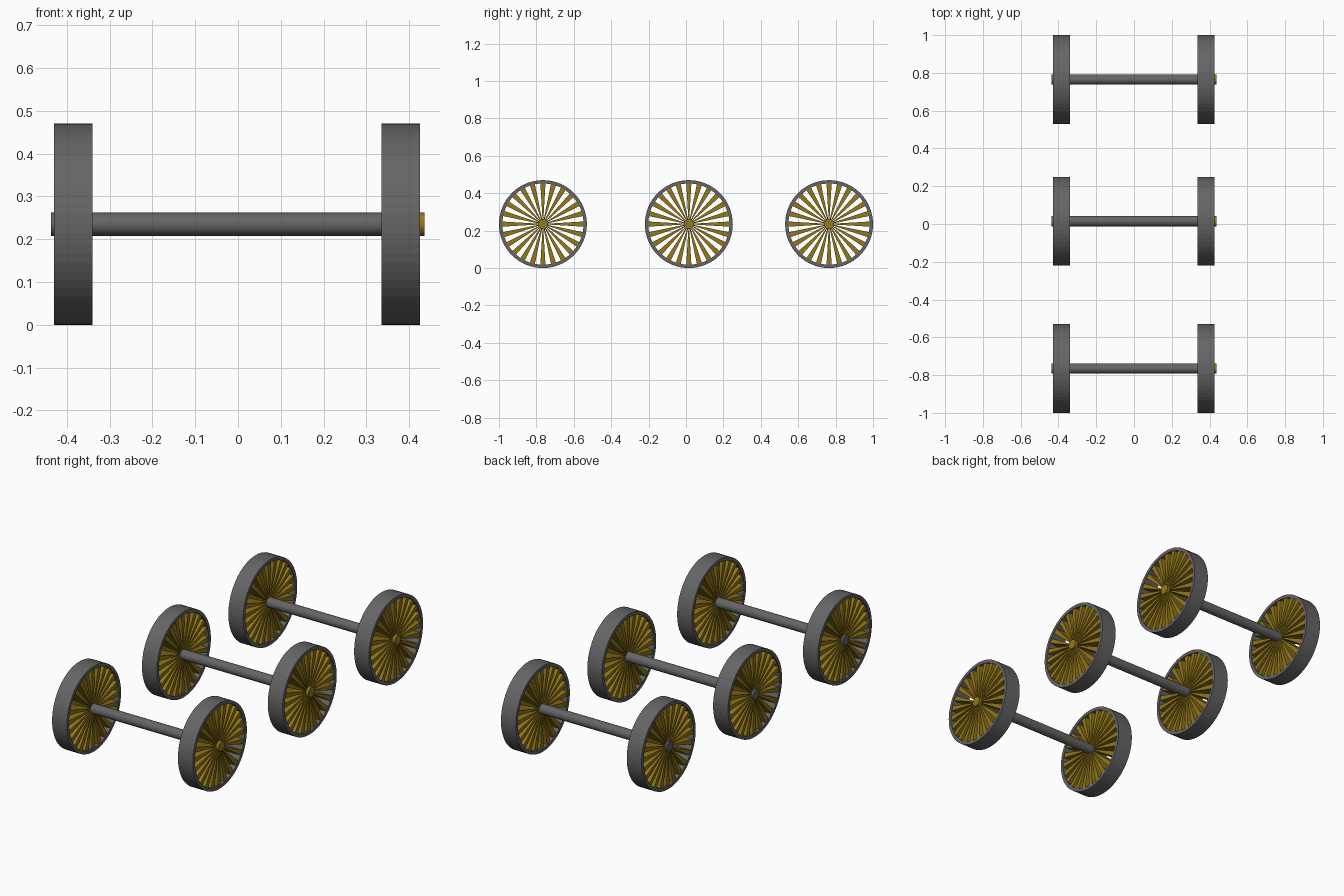
import bpy, bmesh
from math import cos, sin, pi

if "Cube" in bpy.data.objects:
    bpy.data.objects.remove(bpy.data.objects["Cube"])

RIM_R, RIM_IN, AXLE_R, Z = 0.235, 0.217, 0.027, 0.235
SPOKES, SIDES = 24, 64
gold = bpy.data.materials.new("brass")
gold.diffuse_color = (0.30, 0.19, 0.01, 1)
gold.use_nodes = True
gold.node_tree.nodes["Principled BSDF"].inputs["Base Color"].default_value = gold.diffuse_color
grey = bpy.data.materials.new("iron")
grey.diffuse_color = (0.13, 0.13, 0.13, 1)
grey.use_nodes = True
grey.node_tree.nodes["Principled BSDF"].inputs["Base Color"].default_value = grey.diffuse_color


def finish(name, bm, loc, mat):
    bmesh.ops.recalc_face_normals(bm, faces=bm.faces)
    me = bpy.data.meshes.new(name)
    bm.to_mesh(me)
    bm.free()
    me.materials.append(mat)
    ob = bpy.data.objects.new(name, me)
    ob.location = loc
    bpy.context.collection.objects.link(ob)
    return ob


def prism(bm, outline, x0, x1):
    """Extrude a yz outline along x."""
    f = bm.faces.new([bm.verts.new((x0, y, z)) for y, z in outline])
    ext = bmesh.ops.extrude_face_region(bm, geom=[f])["geom"]
    bmesh.ops.translate(bm, vec=(x1 - x0, 0, 0),
                        verts=[v for v in ext if isinstance(v, bmesh.types.BMVert)])


def circle(r, n):
    return [(r * cos(2 * pi * i / n), r * sin(2 * pi * i / n)) for i in range(n)]


def rim(x0, x1, loc):
    bm = bmesh.new()
    rings = [[bm.verts.new((x, y, z)) for y, z in circle(r, SIDES)]
             for x, r in ((x0, RIM_R), (x1, RIM_R), (x1, RIM_IN), (x0, RIM_IN))]
    for k in range(4):
        a, b = rings[k], rings[(k + 1) % 4]
        for i in range(SIDES):
            j = (i + 1) % SIDES
            bm.faces.new((a[i], a[j], b[j], b[i]))
    finish("wheel_rim", bm, loc, grey)


def spokes(x0, x1, loc):
    # deep blades that widen towards the rim
    bm = bmesh.new()
    for i in range(SPOKES):
        a = 2 * pi * i / SPOKES
        c, s = cos(a), sin(a)
        pts = [(0.02, -0.002), (0.221, -0.014), (0.221, 0.014), (0.02, 0.002)]
        prism(bm, [(r * c - t * s, r * s + t * c) for r, t in pts], x0, x1)
    finish("wheel_spokes", bm, loc, gold)


def rod(name, x0, x1, loc, mat):
    bm = bmesh.new()
    prism(bm, circle(AXLE_R, 32), x0, x1)
    ob = finish(name, bm, loc, mat)
    bpy.context.view_layer.objects.active = ob
    ob.select_set(True)
    bpy.ops.object.shade_smooth_by_angle()
    ob.select_set(False)


# three wheelsets along y
for y in (-0.765, 0.015, 0.765):
    loc = (0, y, Z)
    rod("axle", -0.437, 0.42, loc, grey)
    rod("axle_cap", 0.42, 0.436, loc, gold)
    for x in (-0.43, 0.335):
        rim(x, x + 0.09, loc)
        spokes(x + 0.004, x + 0.086, loc)
